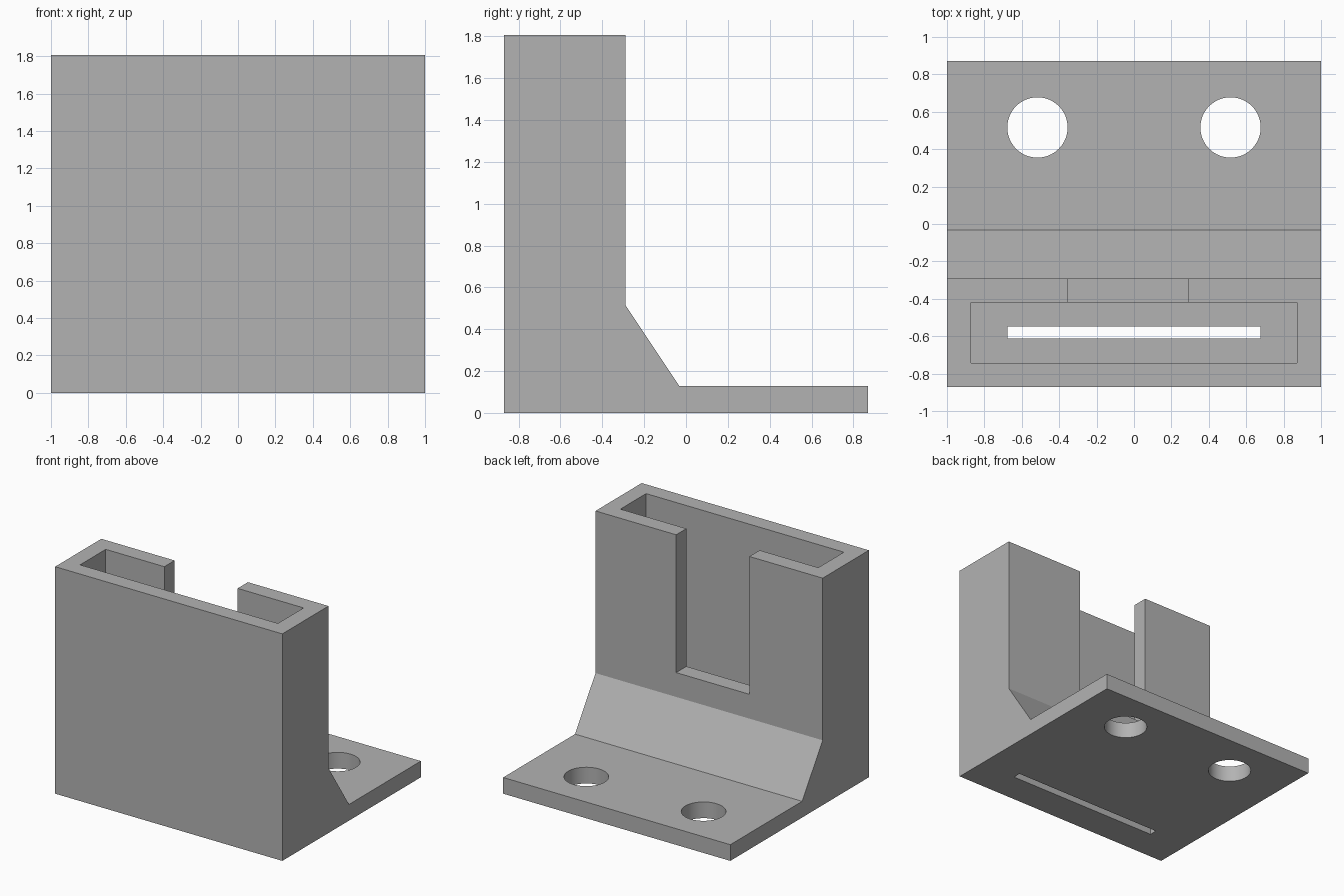
import bpy, bmesh, math

cube = bpy.data.objects.get("Cube")
if cube:
    bpy.data.objects.remove(cube, do_unlink=True)

MM = 2 / 31                       # the part is 31 units wide
DEPTH, HEIGHT, WALL = 27, 28, 2   # in the same units

grey = bpy.data.materials.new("light_grey")
grey.use_nodes = True
colour = (0.45, 0.45, 0.45, 1)
grey.diffuse_color = colour
grey.node_tree.nodes["Principled BSDF"].inputs["Base Color"].default_value = colour


def add_object(name, bm):
    bmesh.ops.recalc_face_normals(bm, faces=bm.faces)
    mesh = bpy.data.meshes.new(name)
    bm.to_mesh(mesh)
    bm.free()
    mesh.materials.append(grey)
    obj = bpy.data.objects.new(name, mesh)
    bpy.context.collection.objects.link(obj)
    return obj


def prism(name, points, direction):
    """Extrude a closed outline along a direction."""
    bm = bmesh.new()
    face = bm.faces.new([bm.verts.new([c * MM for c in p]) for p in points])
    top = bmesh.ops.extrude_face_region(bm, geom=[face])["geom"]
    bmesh.ops.translate(bm, vec=[c * MM for c in direction],
                        verts=[v for v in top if isinstance(v, bmesh.types.BMVert)])
    return add_object(name, bm)


def box(name, x0, x1, y0, y1, z0, z1):
    """Box with y measured back from the front face."""
    y0, y1 = y0 - DEPTH / 2, y1 - DEPTH / 2
    outline = [(x0, y0, z0), (x1, y0, z0), (x1, y1, z0), (x0, y1, z0)]
    return prism(name, outline, (0, 0, z1 - z0))


def cut(target, cutter):
    cutter.hide_render = True
    mod = target.modifiers.new(cutter.name, "BOOLEAN")
    mod.operation, mod.solver, mod.object = "DIFFERENCE", "EXACT", cutter
    bpy.context.view_layer.objects.active = target
    bpy.ops.object.modifier_apply(modifier=mod.name)
    bpy.data.objects.remove(cutter, do_unlink=True)


# Side profile: upright holder, sloped brace and flat foot
profile = [(0, 0), (DEPTH, 0), (DEPTH, WALL), (13, WALL), (9, 8), (9, HEIGHT), (0, HEIGHT)]
bracket = prism("holder_bracket", [(-15.5, y - DEPTH / 2, z) for y, z in profile], (31, 0, 0))

# Open pocket, back wall notch and floor slot
cut(bracket, box("pocket", -13.5, 13.5, WALL, 7, WALL, HEIGHT + 1))
cut(bracket, box("back_notch", -5.5, 4.5, 6, 10, 11, HEIGHT + 1))
cut(bracket, box("floor_slot", -10.5, 10.5, 4, 5, -1, 3))

# Screw holes through the foot
for side, x in (("left", 8), ("right", -8)):
    ring = [(x + 2.5 * math.cos(a), 8 + 2.5 * math.sin(a), -1)
            for a in (math.tau * i / 64 for i in range(64))]
    cut(bracket, prism(side + "_screw_hole", ring, (0, 0, 4)))

bpy.ops.object.select_all(action="DESELECT")
bracket.select_set(True)
bpy.context.view_layer.objects.active = bracket
bpy.ops.object.shade_smooth_by_angle(angle=math.radians(30))
